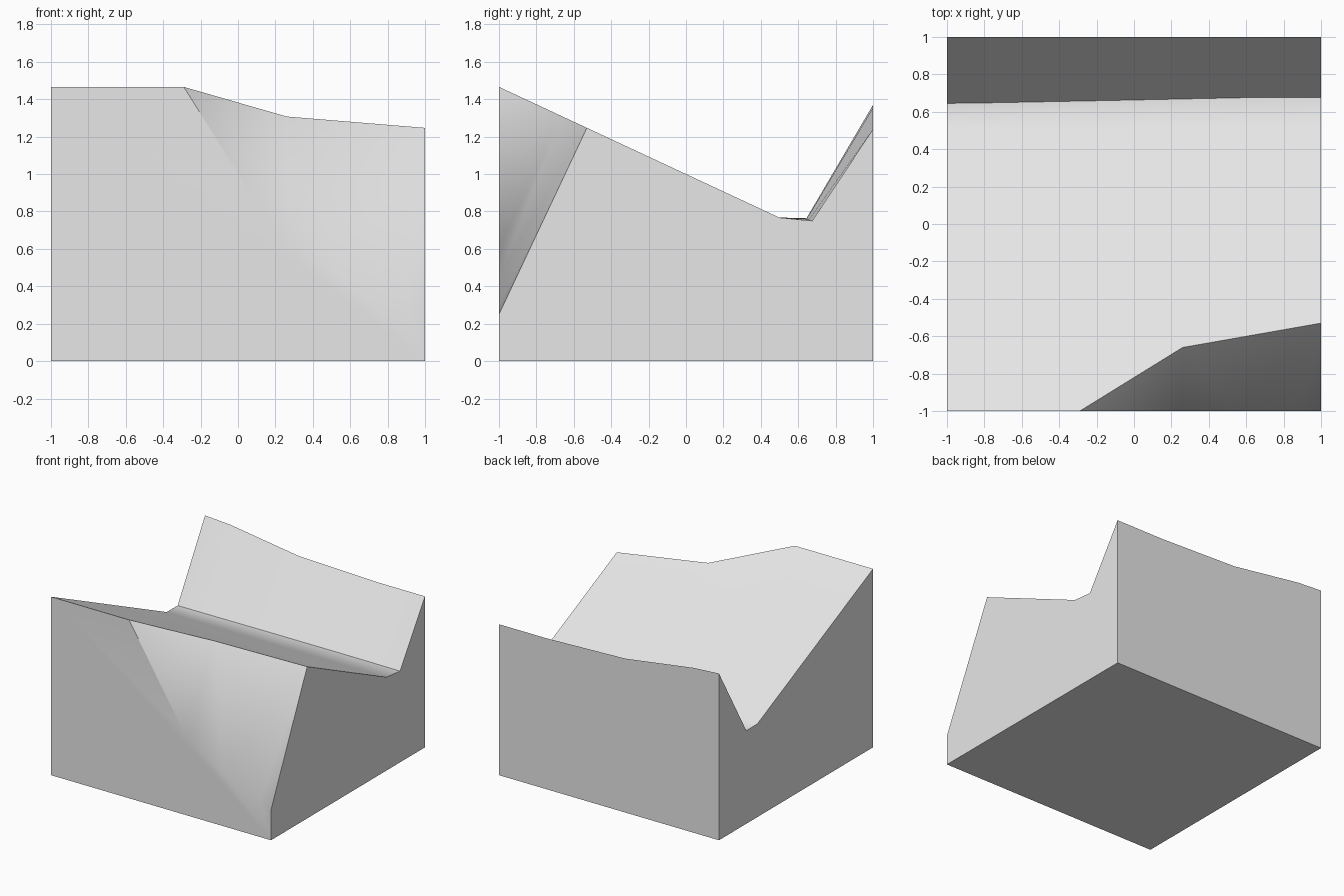
import bpy
import bmesh
import math

if "Cube" in bpy.data.objects:
    bpy.data.objects.remove(bpy.data.objects["Cube"], do_unlink=True)

SMOOTH_LIMIT = math.radians(35)

# Single stone-grey material
grey = bpy.data.materials.new("pale_grey")
grey.use_nodes = True
colour = (0.8, 0.8, 0.8, 1)
grey.diffuse_color = colour
shader = next(n for n in grey.node_tree.nodes if n.type == "BSDF_PRINCIPLED")
shader.inputs["Base Color"].default_value = colour

bm = bmesh.new()


def row(points):
    return [bm.verts.new(p) for p in points]


def face(*verts):
    return bm.faces.new(verts)


def strip(lower, upper):
    for i in range(len(lower) - 1):
        face(lower[i], lower[i + 1], upper[i + 1], upper[i])


def slope_height(y):
    return 1 - 0.466 * y


# Base corners: front right, front left, back left, back right
base = row([(-1, -1, 0), (1, -1, 0), (1, 1, 0), (-1, 1, 0)])

# Ridge: front rim, then the top of the cut-away bank
ridge = row([(x, y, slope_height(y)) for x, y in
             [(-1, -1), (-0.29, -1), (0.26, -0.66), (1, -0.53)]])

# Foot of the bank, running down across the front
foot = row([(x, -1, z) for x, z in
            [(0.21, 0.67), (0.26, 0.6), (0.55, 0.45), (0.9, 0.3), (1, 0.25)]])

# Valley lip, valley floor and back crest, sampled across the width
columns = [-1, -0.77, -0.15, 0.57, 1]
lip = row([(x, 0.5, slope_height(0.5)) for x in columns])
floor = row(zip(columns, [0.645, 0.648, 0.66, 0.675, 0.675],
                [0.765, 0.764, 0.76, 0.752, 0.75]))
crest = row([(x, 1, z) for x, z in zip(columns, [1.37, 1.355, 1.265, 1.24, 1.24])])

# Main slope, valley floor and back bank
face(*ridge, *reversed(lip))
strip(lip, floor)
strip(floor, crest)

# Cut-away bank at the front
face(ridge[1], foot[0], ridge[2])
face(foot[0], foot[1], ridge[2])
face(foot[1], foot[2], ridge[2])
face(foot[2], foot[3], ridge[3], ridge[2])
face(foot[3], foot[4], ridge[3])

# Outer walls and underside
face(base[0], base[1], *reversed(foot), ridge[1], ridge[0])
face(base[1], base[2], crest[-1], floor[-1], lip[-1], ridge[3], foot[4])
face(base[2], base[3], *crest)
face(base[3], base[0], ridge[0], lip[0], floor[0], crest[0])
face(*reversed(base))

# Soft shading on gentle bends and where the two bank faces meet
bmesh.ops.recalc_face_normals(bm, faces=bm.faces[:])
for f in bm.faces:
    f.smooth = True
for edge in bm.edges:
    edge.smooth = edge.calc_face_angle() < SMOOTH_LIMIT or foot[1] in edge.verts

mesh = bpy.data.meshes.new("terrain_block")
bm.to_mesh(mesh)
bm.free()
mesh.materials.append(grey)
block = bpy.data.objects.new("terrain_block", mesh)
bpy.context.collection.objects.link(block)

# Keep the large faces flat and blend only the small ones
weighted = block.modifiers.new("weighted_normals", "WEIGHTED_NORMAL")
weighted.keep_sharp = True
